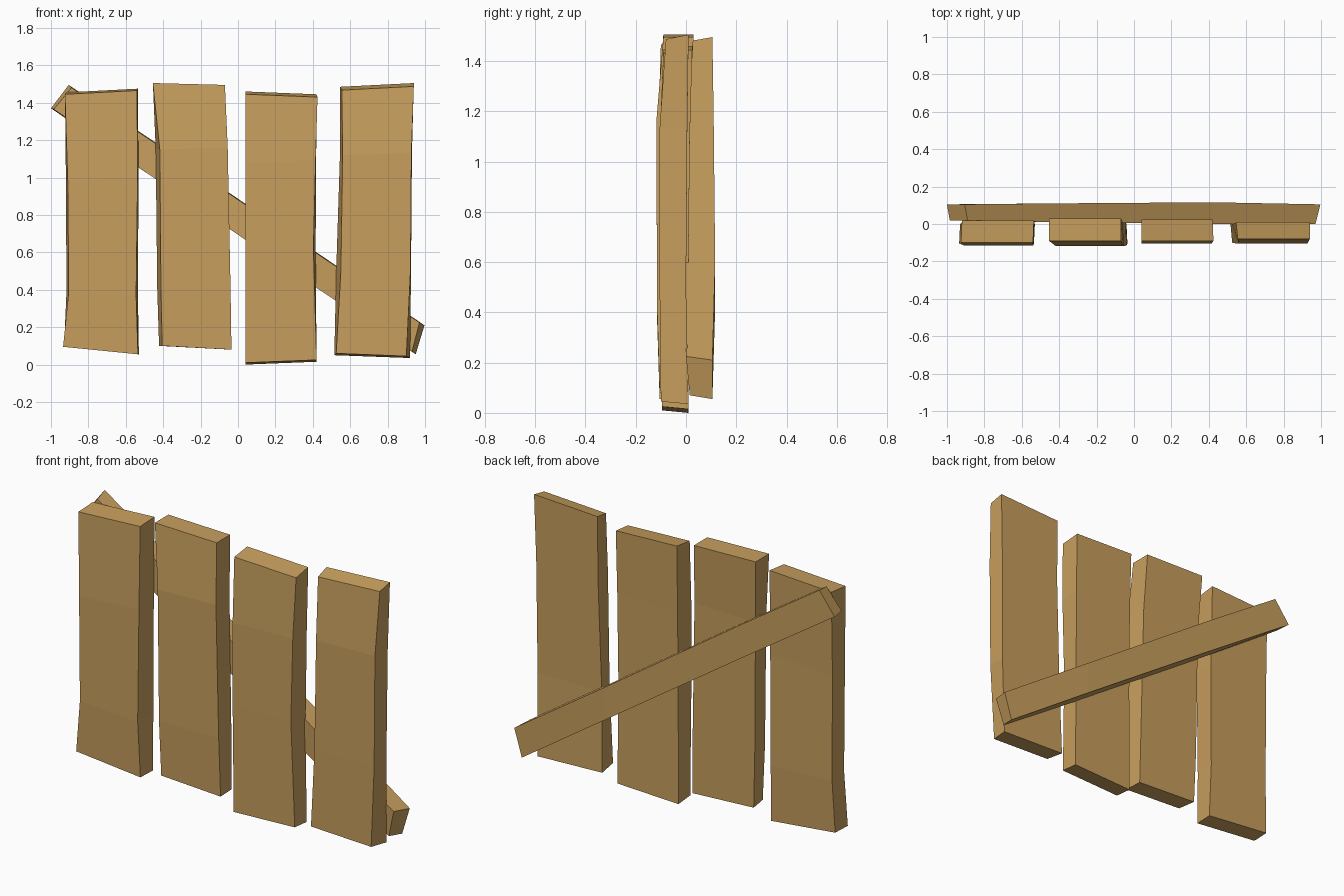
import bpy, bmesh

wood = bpy.data.materials.new("tan wood")
wood.diffuse_color = (0.578, 0.347, 0.112, 1)


def loft(name, rings):
    """Closed four-sided board skinned through rings of four corners."""
    bm = bmesh.new()
    loops = [[bm.verts.new(p) for p in ring] for ring in rings]
    for a, b in zip(loops, loops[1:]):
        for i in range(4):
            j = (i + 1) % 4
            bm.faces.new((a[i], a[j], b[j], b[i]))
    bm.faces.new(loops[0][::-1])
    bm.faces.new(loops[-1])
    bmesh.ops.recalc_face_normals(bm, faces=bm.faces)
    mesh = bpy.data.meshes.new(name)
    bm.to_mesh(mesh)
    bm.free()
    mesh.materials.append(wood)
    obj = bpy.data.objects.new(name, mesh)
    bpy.context.collection.objects.link(obj)


def plank(name, rows, lift):
    """rows: z left, z right, front x left/right, back x left/right, y front, y back.
    lift: front-edge z offset of the bottom and top ends."""
    rings = []
    for k, (zl, zr, fl, fr, bl, br, yf, yb) in enumerate(rows):
        d = lift[0] if k == 0 else lift[1] if k == len(rows) - 1 else 0
        rings.append([(fl, yf, zl + d), (fr, yf, zr + d), (br, yb, zr), (bl, yb, zl)])
    loft(name, rings)


# Upright planks, left to right, each with two slight bends
plank("plank_1", [
    (0.095, 0.055, -0.935, -0.535, -0.93, -0.53, -0.105, 0.00),
    (0.39, 0.37, -0.905, -0.545, -0.917, -0.535, -0.115, 0.01),
    (0.98, 1.00, -0.91, -0.537, -0.92, -0.532, -0.115, 0.01),
    (1.455, 1.475, -0.925, -0.54, -0.92, -0.535, -0.10, 0.02)], (0, -0.01))
plank("plank_2", [
    (0.10, 0.08, -0.405, -0.035, -0.422, -0.04, -0.105, 0.00),
    (0.41, 0.41, -0.412, -0.04, -0.432, -0.045, -0.115, 0.005),
    (1.15, 1.16, -0.418, -0.055, -0.44, -0.06, -0.118, 0.01),
    (1.505, 1.495, -0.455, -0.07, -0.455, -0.07, -0.09, 0.03)], (0, 0))
plank("plank_3", [
    (0.0, 0.015, 0.04, 0.42, 0.04, 0.42, -0.095, 0.01),
    (0.62, 0.62, 0.04, 0.403, 0.042, 0.415, -0.105, 0.01),
    (1.08, 1.09, 0.04, 0.415, 0.042, 0.418, -0.105, 0.015),
    (1.46, 1.445, 0.04, 0.425, 0.04, 0.42, -0.09, 0.025)], (0.01, -0.015))
plank("plank_4", [
    (0.05, 0.035, 0.525, 0.90, 0.515, 0.92, -0.10, 0.01),
    (0.50, 0.50, 0.55, 0.922, 0.525, 0.925, -0.105, 0.00),
    (1.12, 1.13, 0.56, 0.927, 0.545, 0.93, -0.105, 0.005),
    (1.485, 1.505, 0.555, 0.94, 0.545, 0.94, -0.08, 0.01)], (0.01, -0.018))

# Diagonal brace across the back: lower front, upper front, upper back, lower back
loft("diagonal_brace", [
    [(-0.985, 0.02, 1.365), (-0.89, 0.02, 1.48), (-0.905, 0.105, 1.495), (-1.0, 0.105, 1.37)],
    [(-0.43, 0.01, 0.985), (-0.43, 0.01, 1.175), (-0.43, 0.11, 1.18), (-0.43, 0.11, 0.99)],
    [(0.42, 0.0, 0.41), (0.42, 0.0, 0.595), (0.42, 0.116, 0.60), (0.42, 0.116, 0.415)],
    [(0.93, 0.015, 0.07), (0.97, 0.0, 0.225), (0.997, 0.105, 0.21), (0.95, 0.105, 0.055)]])
